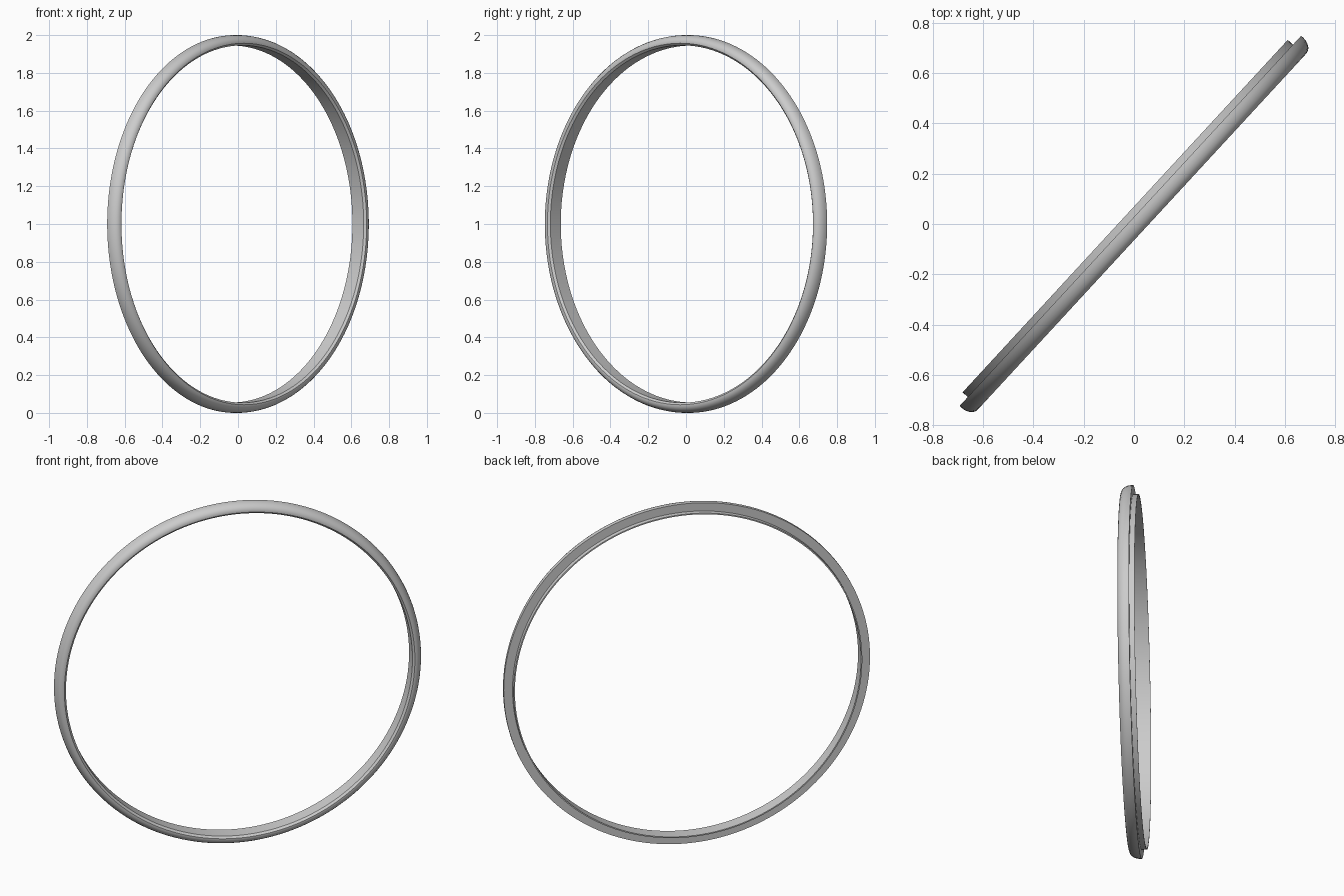
import bpy, bmesh
from math import radians, sin, cos, pi
from mathutils import Vector

if "Cube" in bpy.data.objects:
    bpy.data.objects.remove(bpy.data.objects["Cube"])

SEGMENTS = 160
ANGLE = radians(47.3)
across = Vector((cos(ANGLE), sin(ANGLE), 0))   # horizontal direction in the ring plane
axis = Vector((sin(ANGLE), -cos(ANGLE), 0))    # ring axis, towards the domed face
up = Vector((0, 0, 1))

# Closed cross-section: (radius, offset along axis)
profile = [
    (1.000, -0.022), (1.000, -0.008), (0.998, 0.006), (0.993, 0.019),
    (0.985, 0.031), (0.975, 0.038), (0.965, 0.041), (0.957, 0.041),   # domed rim
    (0.946, 0.030), (0.945, -0.050),                                 # inner wall
    (0.952, -0.050), (0.952, -0.022),                                # rear flange and step
]

# Sweep the section around the axis
bm = bmesh.new()
rings = []
for i in range(SEGMENTS):
    t = 2 * pi * i / SEGMENTS
    radial = across * cos(t) + up * sin(t)
    rings.append([bm.verts.new(radial * r + axis * n + up) for r, n in profile])
count = len(profile)
for i in range(SEGMENTS):
    a, b = rings[i], rings[(i + 1) % SEGMENTS]
    for j in range(count):
        k = (j + 1) % count
        bm.faces.new((a[j], a[k], b[k], b[j]))
bmesh.ops.recalc_face_normals(bm, faces=bm.faces)

# Centre on x and y
for ax in (0, 1):
    values = [v.co[ax] for v in bm.verts]
    middle = (min(values) + max(values)) / 2
    for v in bm.verts:
        v.co[ax] -= middle

mesh = bpy.data.meshes.new("bezel_ring")
bm.to_mesh(mesh)
bm.free()
ring = bpy.data.objects.new("bezel_ring", mesh)
bpy.context.collection.objects.link(ring)
bpy.context.view_layer.objects.active = ring
ring.select_set(True)
bpy.ops.object.shade_smooth_by_angle(angle=radians(35))
